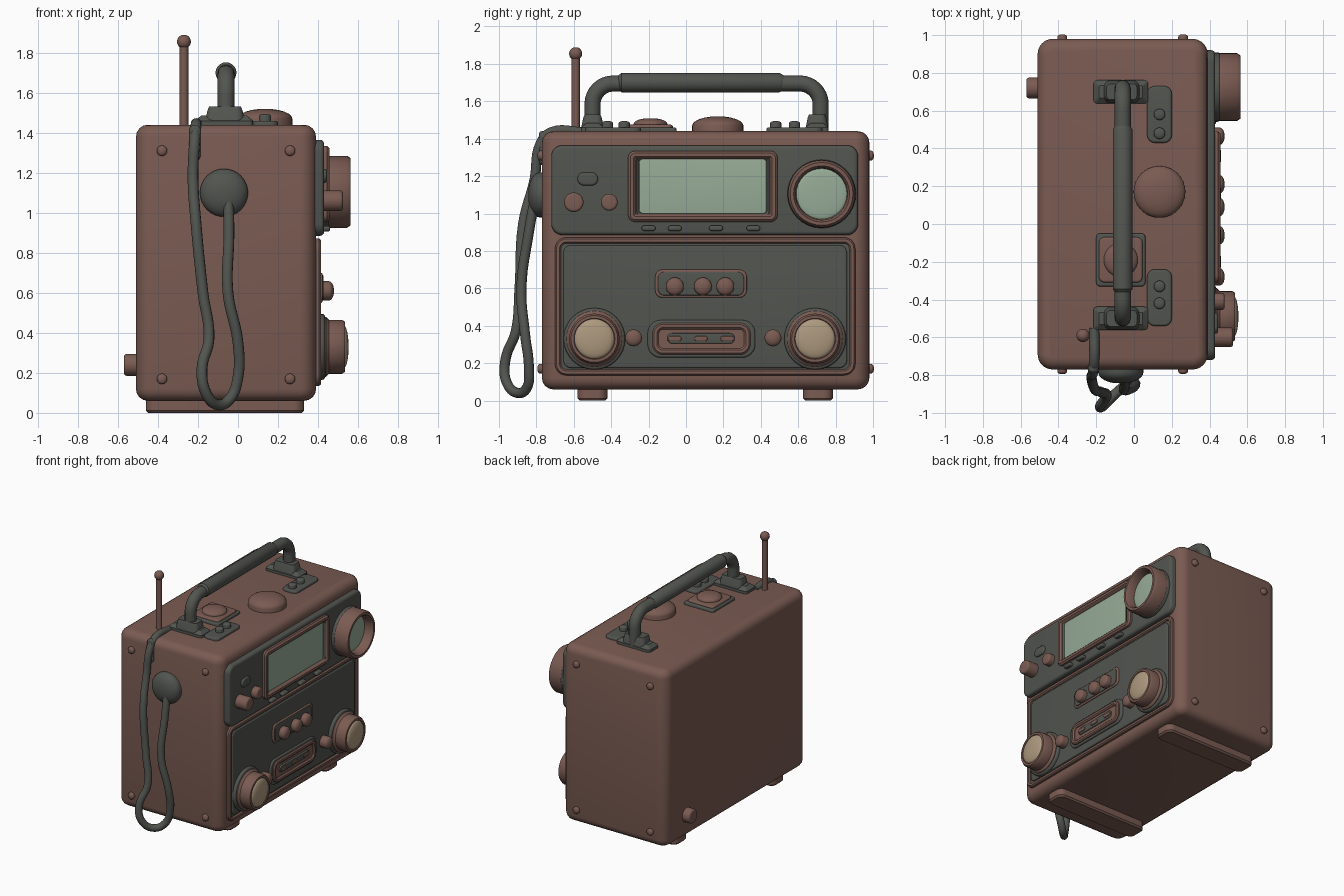
import bpy, bmesh, math
from mathutils import Vector

if "Cube" in bpy.data.objects:
    bpy.data.objects.remove(bpy.data.objects["Cube"])


def material(name, rgb):
    m = bpy.data.materials.new(name)
    m.use_nodes = True
    m.diffuse_color = (*rgb, 1)
    m.node_tree.nodes["Principled BSDF"].inputs["Base Color"].default_value = (*rgb, 1)
    return m


BROWN = material("brown casing", (0.195, 0.105, 0.085))
DARK = material("dark grey", (0.085, 0.09, 0.08))
GREEN = material("pale green glass", (0.31, 0.41, 0.31))
TAN = material("tan dial", (0.42, 0.32, 0.21))

# Each direction maps local (u, v, h) to the world
AXES = {
    "x": lambda u, v, h: (h, u, v),
    "-x": lambda u, v, h: (-h, -u, v),
    "y": lambda u, v, h: (-u, h, v),
    "-y": lambda u, v, h: (u, -h, v),
    "z": lambda u, v, h: (u, v, h),
}


def stack(name, axis, centre, half, radius, profile, mat, seg=8):
    """Skin rounded rectangles, one per (inset, height) of the profile."""
    bm = bmesh.new()
    loops = []
    for inset, h in profile:
        w, t = half[0] - inset, half[1] - inset
        r = max(min(radius - inset, w, t), 0.003)
        loop = []
        for q, (sx, sy) in enumerate(((1, 1), (-1, 1), (-1, -1), (1, -1))):
            for i in range(seg + 1):
                a = (q + i / seg) * math.pi / 2
                u = sx * (w - r) + r * math.cos(a)
                v = sy * (t - r) + r * math.sin(a)
                p = Vector(AXES[axis](u, v, h)) + Vector(centre)
                loop.append(bm.verts.new(p))
        loops.append(loop)
    for a, b in zip(loops, loops[1:]):
        for i in range(len(a)):
            j = (i + 1) % len(a)
            bm.faces.new((a[i], a[j], b[j], b[i]))
    bm.faces.new(loops[0][::-1])
    bm.faces.new(loops[-1])
    bmesh.ops.remove_doubles(bm, verts=bm.verts, dist=0.0002)
    bmesh.ops.recalc_face_normals(bm, faces=bm.faces)
    me = bpy.data.meshes.new(name)
    bm.to_mesh(me)
    bm.free()
    me.materials.append(mat)
    ob = bpy.data.objects.new(name, me)
    bpy.context.collection.objects.link(ob)
    return ob


def slab(h0, h1, e):
    """Profile of a block with its far edge rounded by e."""
    arc = [(e * (1 - math.cos(a)), h1 - e + e * math.sin(a))
           for a in (math.pi * k / 8 for k in range(5))]
    return [(0, h0)] + arc


def dome(r, h0, h1, cap):
    """Profile of a round button with a domed end."""
    steps = [math.pi * k / 12 for k in range(6)]
    return [(0, h0)] + [(r * (1 - math.cos(a)), h1 - cap + cap * math.sin(a)) for a in steps]


def plate(name, y0, y1, z0, z1, r, profile, mat):
    c = (0, (y0 + y1) / 2, (z0 + z1) / 2)
    return stack(name, "x", c, ((y1 - y0) / 2, (z1 - z0) / 2), r, profile, mat)


def disc(name, axis, centre, r, profile, mat):
    return stack(name, axis, centre, (r, r), r, profile, mat)


def tube(name, points, r, mat, flat=False):
    cu = bpy.data.curves.new(name, "CURVE")
    cu.dimensions = "3D"
    cu.bevel_depth, cu.bevel_resolution, cu.resolution_u = r, 4, 6
    cu.use_fill_caps = True
    kind = "POLY" if flat else "BEZIER"
    sp = cu.splines.new(kind)
    pts = sp.points if flat else sp.bezier_points
    pts.add(len(points) - 1)
    for p, co in zip(pts, points):
        if flat:
            p.co = (*co, 1)
        else:
            p.co = co
            p.handle_left_type = p.handle_right_type = "AUTO"
    cu.materials.append(mat)
    ob = bpy.data.objects.new(name, cu)
    bpy.context.collection.objects.link(ob)
    bpy.ops.object.select_all(action="DESELECT")
    ob.select_set(True)
    bpy.context.view_layer.objects.active = ob
    bpy.ops.object.convert(target="MESH")
    return ob


# Case with rounded edges
E = 0.06
low = [(i, 1.5 - h) for i, h in slab(0, 1.44, E)][:0:-1]
stack("case", "z", (-0.06, 0.105, 0), (0.45, 0.875), 0.08, low + slab(0.8, 1.44, E)[1:], BROWN)
for y in (-0.5, 0.705):
    stack("foot_rail", "z", (-0.065, y, 0), (0.395, 0.08), 0.05,
          [(0.012, 0), (0, 0.012), (0, 0.1)], BROWN)

# Screws on both ends
for axis, face in (("-y", 0.77), ("y", 0.98)):
    for x in (-0.38, 0.26):
        for z in (0.17, 1.31):
            disc("screw", axis, (x, 0, z), 0.026, dome(0.026, face - 0.02, face + 0.025, 0.015), BROWN)

# Control panels
plate("upper_panel", -0.72, 0.92, 0.885, 1.365, 0.06, slab(0.36, 0.43, 0.02), DARK)
plate("lower_panel", -0.70, 0.90, 0.14, 0.87, 0.06, slab(0.36, 0.402, 0.01), DARK)
plate("lower_rim", -0.70, 0.905, 0.135, 0.872, 0.06,
      [(0, 0.37), (0, 0.405), (0.008, 0.415), (0.024, 0.415), (0.032, 0.405), (0.032, 0.395)], BROWN)
plate("lower_inset", -0.655, 0.86, 0.175, 0.83, 0.04, slab(0.38, 0.412, 0.008), DARK)

# Display
plate("display_frame", -0.31, 0.49, 0.955, 1.335, 0.04,
      [(0, 0.4), (0, 0.445), (0.012, 0.457), (0.03, 0.457), (0.042, 0.445), (0.045, 0.432)], BROWN)
plate("display_surround", -0.27, 0.45, 0.985, 1.305, 0.03,
      [(0, 0.42), (0, 0.445), (0.006, 0.445), (0.018, 0.434)], DARK)
plate("display_glass", -0.25, 0.43, 1.0, 1.292, 0.02, slab(0.42, 0.438, 0.003), GREEN)

# Round gauge
GAUGE = (0, 0.725, 1.105)
disc("gauge_collar", "x", GAUGE, 0.183, slab(0.41, 0.455, 0.01), DARK)
disc("gauge_tube", "x", GAUGE, 0.18,
     [(0, 0.44), (0, 0.545), (0.012, 0.563), (0.03, 0.563), (0.04, 0.55), (0.045, 0.49)], BROWN)
disc("gauge_glass", "x", GAUGE, 0.137, dome(0.137, 0.47, 0.505, 0.012), GREEN)

# Knobs beside the display and key row below it
for y, r, h in ((-0.6, 0.052, 0.525), (-0.41, 0.045, 0.48)):
    disc("panel_knob", "x", (0, y, 1.06), r, slab(0.41, h, 0.015), BROWN)
plate("panel_boss", -0.58, -0.47, 1.15, 1.22, 0.035, slab(0.41, 0.445, 0.012), DARK)
for y in (-0.2, -0.06, 0.16, 0.36):
    plate("key", y - 0.037, y + 0.037, 0.907, 0.935, 0.014, slab(0.41, 0.46, 0.01), DARK)

# Three-button plate
plate("button_plate", -0.165, 0.325, 0.55, 0.7, 0.04, slab(0.39, 0.422, 0.008), BROWN)
plate("button_plate_face", -0.15, 0.31, 0.562, 0.688, 0.035, slab(0.39, 0.428, 0.005), DARK)
for y in (-0.06, 0.09, 0.21):
    disc("button", "x", (0, y, 0.61), 0.048, dome(0.048, 0.4, 0.48, 0.025), BROWN)

# Slot plate
plate("slot_plate", -0.205, 0.37, 0.23, 0.43, 0.07, slab(0.39, 0.425, 0.01), DARK)
plate("slot_rim", -0.18, 0.345, 0.245, 0.415, 0.06,
      [(0, 0.4), (0, 0.432), (0.008, 0.44), (0.024, 0.44), (0.034, 0.43), (0.034, 0.426)], BROWN)
plate("slot_bar", -0.1, 0.26, 0.305, 0.36, 0.025, slab(0.4, 0.436, 0.006), DARK)
for y in (-0.06, 0.08, 0.22):
    plate("slot_tab", y - 0.035, y + 0.035, 0.318, 0.345, 0.012, slab(0.41, 0.442, 0.004), BROWN)

# Large dials with small knobs next to them
for y, small in ((-0.49, -0.28), (0.69, 0.465)):
    disc("dial_collar", "x", (0, y, 0.33), 0.165, slab(0.39, 0.435, 0.015), DARK)
    disc("dial_body", "x", (0, y, 0.33), 0.15,
         [(0, 0.4), (0, 0.44), (0.015, 0.455), (0.015, 0.52), (0.025, 0.535), (0.04, 0.535), (0.045, 0.525)], BROWN)
    disc("dial_face", "x", (0, y, 0.33), 0.107, dome(0.107, 0.5, 0.553, 0.025), TAN)
    disc("small_knob", "x", (0, small, 0.335), 0.045, dome(0.045, 0.39, 0.48, 0.025), BROWN)

# Rear knob
disc("rear_knob", "-x", (0, 0.72, 0.24), 0.055, slab(0.48, 0.57, 0.015), BROWN)

# Top domes, plates and buttons
disc("top_dome", "z", (0.135, 0.17, 0), 0.137, dome(0.137, 1.42, 1.52, 0.05), BROWN)
stack("top_mount", "z", (-0.07, -0.19, 0), (0.13, 0.14), 0.02, slab(1.42, 1.46, 0.01), DARK)
stack("top_hatch", "z", (-0.07, -0.19, 0), (0.115, 0.12), 0.03, slab(1.42, 1.475, 0.012), BROWN)
disc("hatch_dome", "z", (-0.07, -0.19, 0), 0.09, dome(0.09, 1.45, 1.51, 0.03), BROWN)
for y, knobs in ((-0.39, (-0.33, -0.42)), (0.58, (0.48, 0.58))):
    stack("top_button_plate", "z", (0.135, y, 0), (0.065, 0.15), 0.04, slab(1.42, 1.46, 0.012), DARK)
    for k in knobs:
        disc("top_button", "z", (0.135, k, 0), 0.03, dome(0.03, 1.44, 1.495, 0.012), DARK)

# Antenna
disc("antenna_rod", "z", (-0.27, -0.59, 0), 0.022, [(0, 1.42), (0, 1.85)], BROWN)
BALL = [(0.035 * (1 - math.sin(a)), 1.855 - 0.035 * math.cos(a))
        for a in (math.pi * k / 10 for k in range(1, 10))]
disc("antenna_ball", "z", (-0.27, -0.59, 0), 0.035, BALL, BROWN)

# Carry handle
path = []
for cy, start in ((-0.39, math.pi), (0.61, math.pi / 2)):
    for k in range(9):
        a = start - k * math.pi / 16
        path.append((-0.06, cy + 0.11 * math.cos(a), 1.585 + 0.11 * math.sin(a)))
path = [(-0.06, -0.5, 1.44)] + path + [(-0.06, 0.72, 1.44)]
tube("handle_bar", path, 0.043, DARK, flat=True)
disc("handle_grip", "y", (-0.06, 0, 1.7), 0.052,
     [(0.012, -0.36), (0, -0.345), (0, 0.5), (0.012, 0.52)], DARK)
for y in (-0.5, 0.7):
    stack("handle_base", "z", (-0.07, y, 0), (0.145, 0.062), 0.02,
          [(0, 1.42), (0, 1.46), (0.03, 1.485)], DARK)
    stack("handle_socket", "z", (-0.065, y, 0), (0.1, 0.062), 0.04, [(0, 1.45), (0.012, 1.51), (0.02, 1.53)], DARK)

# Cable with its socket
disc("cable_socket", "-y", (-0.07, 0, 1.1), 0.12, dome(0.12, 0.75, 0.845, 0.06), DARK)
tube("cable", [(-0.05, -0.8, 1.12), (-0.045, -0.84, 0.9), (-0.05, -0.88, 0.6),
               (0, -0.86, 0.35), (0, -0.84, 0.18), (-0.04, -0.85, 0.07), (-0.1, -0.9, 0.04),
               (-0.16, -0.96, 0.1), (-0.18, -0.965, 0.22), (-0.145, -0.91, 0.37),
               (-0.175, -0.89, 0.6), (-0.21, -0.87, 0.95), (-0.225, -0.81, 1.18),
               (-0.215, -0.775, 1.38), (-0.21, -0.72, 1.435), (-0.21, -0.55, 1.435)], 0.027, DARK)
stack("cable_clip", "-y", (-0.215, 0, 1.35), (0.028, 0.09), 0.028, slab(0.74, 0.785, 0.012), DARK)

# Smooth shading with sharp edges kept
bpy.ops.object.select_all(action="DESELECT")
for ob in bpy.context.scene.objects:
    if ob.type == "MESH":
        ob.select_set(True)
        bpy.context.view_layer.objects.active = ob
bpy.ops.object.shade_smooth_by_angle(angle=math.radians(35))
